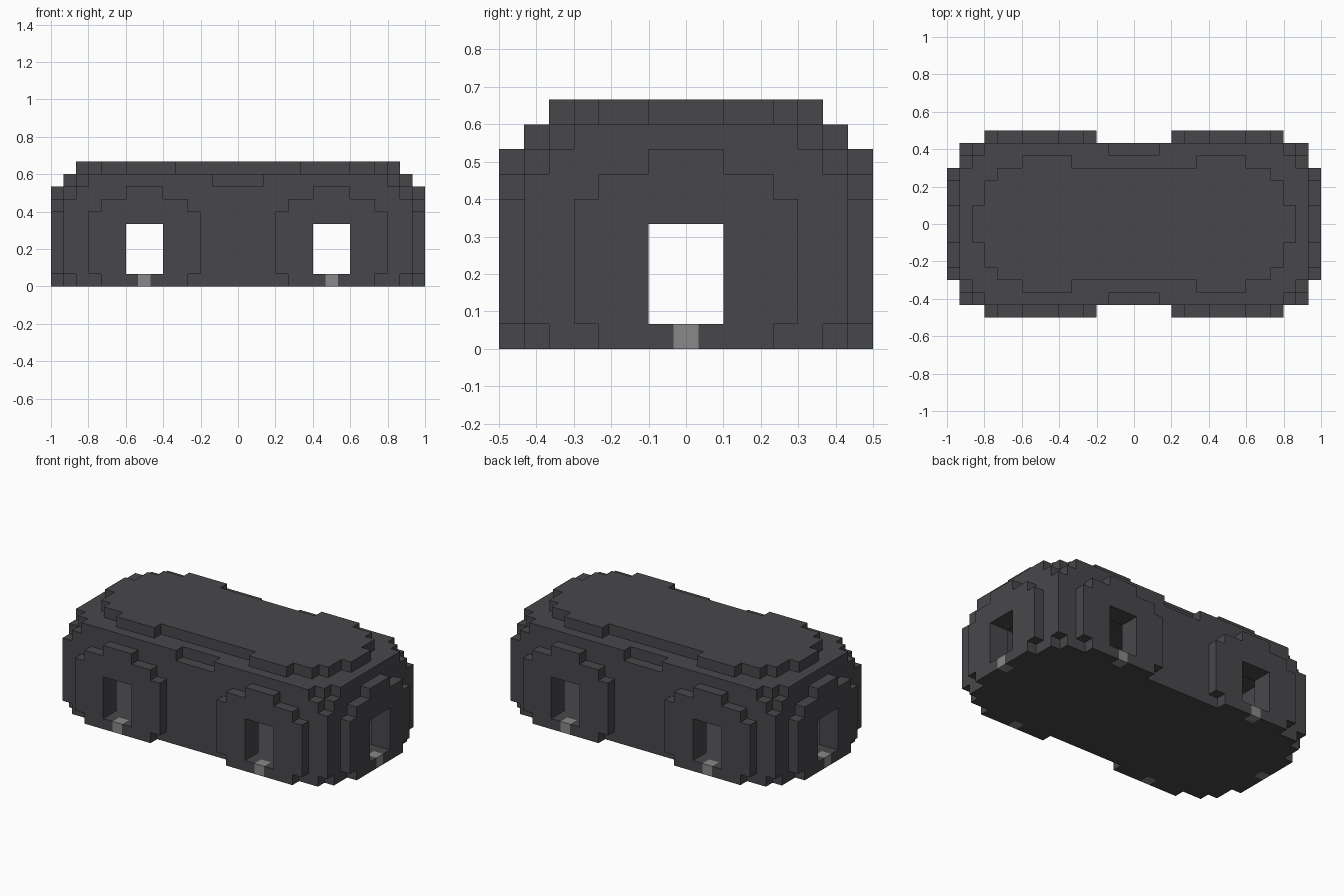
import bpy
import bmesh
from math import pi
from mathutils import Matrix

UNIT = 1 / 15  # size of one block

if "Cube" in bpy.data.objects:
    bpy.data.objects.remove(bpy.data.objects["Cube"], do_unlink=True)


def make_material(name, colour):
    mat = bpy.data.materials.new(name)
    mat.use_nodes = True
    mat.diffuse_color = colour
    bsdf = next(n for n in mat.node_tree.nodes if n.type == "BSDF_PRINCIPLED")
    bsdf.inputs["Base Color"].default_value = colour
    bsdf.inputs["Roughness"].default_value = 0.9
    return mat


DARK = make_material("charcoal", (0.064, 0.063, 0.070, 1))
PALE = make_material("mid grey", (0.25, 0.25, 0.25, 1))


def mirror(half):
    """Close a half outline by mirroring it across the vertical axis."""
    return half + [(-u, v) for u, v in reversed(half)]


def mirror_twice(quarter):
    half = mirror(quarter)
    return half + [(u, -v) for u, v in reversed(half)]


def prism(name, points, depth, mat, matrix):
    """Extrude an outline given as 3D points, in block units."""
    bm = bmesh.new()
    face = bm.faces.new([bm.verts.new(p) for p in points])
    moved = bmesh.ops.extrude_face_region(bm, geom=[face])["geom"]
    verts = [g for g in moved if isinstance(g, bmesh.types.BMVert)]
    bmesh.ops.translate(bm, verts=verts, vec=depth)
    bmesh.ops.recalc_face_normals(bm, faces=bm.faces)
    bmesh.ops.transform(bm, matrix=Matrix.Scale(UNIT, 4) @ matrix, verts=bm.verts)
    mesh = bpy.data.meshes.new(name)
    bm.to_mesh(mesh)
    bm.free()
    mesh.materials.append(mat)
    obj = bpy.data.objects.new(name, mesh)
    bpy.context.collection.objects.link(obj)
    return obj


def slab(name, quarter, z):
    """Flat layer one block thick."""
    points = [(x, y, z) for x, y in mirror_twice(quarter)]
    return prism(name, points, (0, 0, 1), DARK, Matrix())


def upright(name, half, distance, angle, shift=0, mat=DARK):
    """Standing plate one block thick, its inner side at the given distance."""
    points = [(u + shift, -distance, z) for u, z in mirror(half)]
    return prism(name, points, (0, -1, 0), mat, Matrix.Rotation(angle, 4, "Z"))


# Floor, roof with centre recesses, and stepped roof cap
slab("floor", [(14, 5.5), (13, 5.5), (13, 6.5)], 0)
slab("roof", [(14, 4.5), (13, 4.5), (13, 5.5), (12, 5.5),
              (12, 6.5), (2, 6.5), (2, 5.5)], 8)
slab("roof_cap", [(13, 1.5), (12, 1.5), (12, 3.5), (11, 3.5), (11, 4.5),
                  (9, 4.5), (9, 5.5), (5, 5.5), (5, 4.5)], 9)

# Half outlines of the walls, arched porches and thresholds
long_wall = [(6, 1), (6, 5), (9, 5), (9, 1), (14, 1), (14, 7), (13, 7), (13, 8)]
end_wall = [(1.5, 5), (1.5, 1), (5.5, 1), (5.5, 8)]
porch = [(1.5, 5), (1.5, 1), (0.5, 1), (0.5, 0), (3.5, 0), (3.5, 1),
         (4.5, 1), (4.5, 6), (3.5, 6), (3.5, 7), (1.5, 7), (1.5, 8)]
threshold = [(0.5, 0), (0.5, 1)]

# Four sides: walls with doorways, then a porch at each doorway
sides = [("front", 0, long_wall, 5.5, (-7.5, 7.5)),
         ("left", pi / 2, end_wall, 13, (0,)),
         ("back", pi, long_wall, 5.5, (-7.5, 7.5)),
         ("right", -pi / 2, end_wall, 13, (0,))]
for side, angle, wall, distance, doors in sides:
    upright(side + "_wall", wall, distance, angle)
    for number, shift in enumerate(doors, 1):
        label = f"{side}_porch_{number}"
        upright(label, porch, distance + 1, angle, shift)
        upright(label + "_threshold", threshold, distance + 1, angle, shift, PALE)
